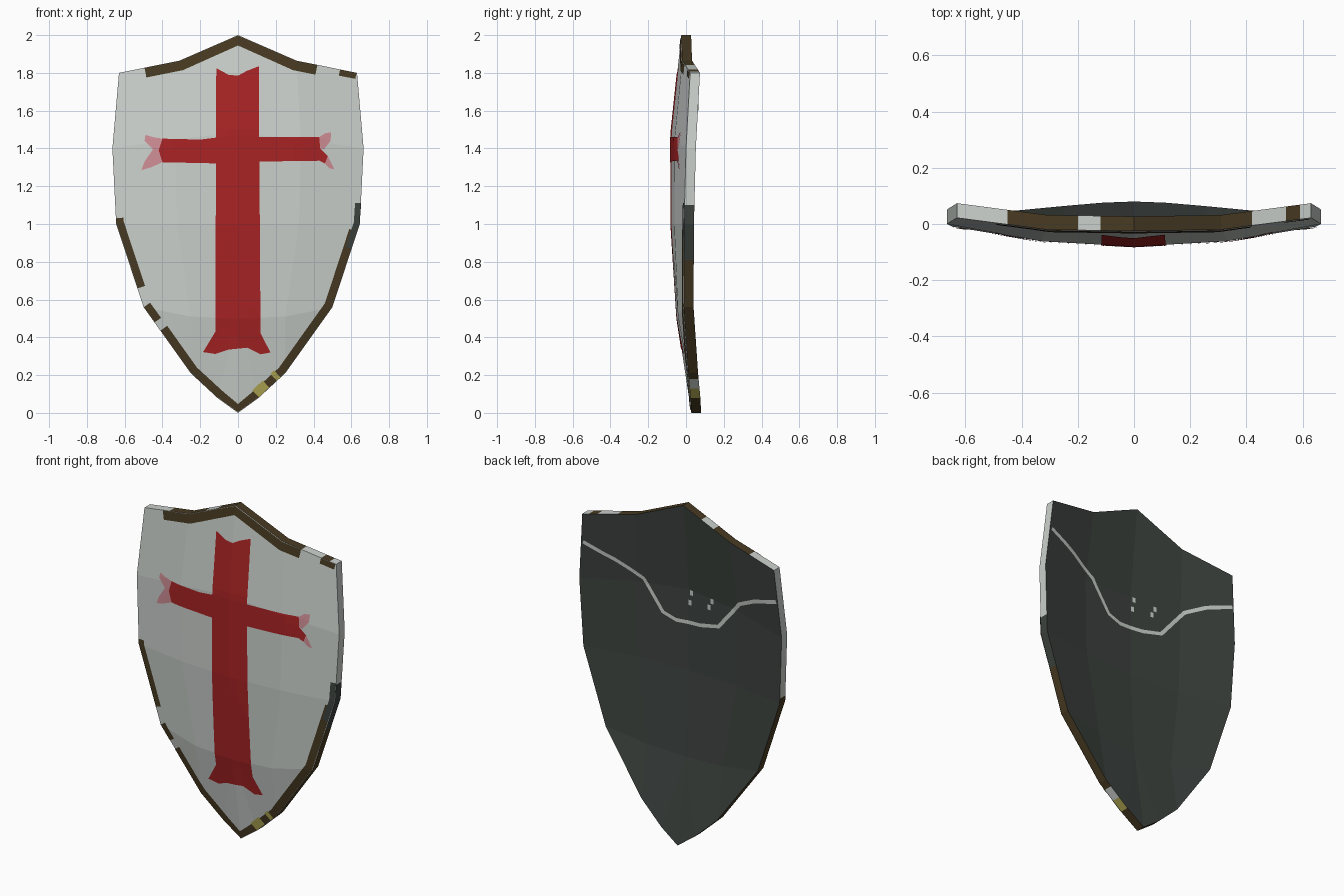
import bpy, bmesh
from mathutils import Vector
from mathutils.bvhtree import BVHTree

if "Cube" in bpy.data.objects:
    bpy.data.objects.remove(bpy.data.objects["Cube"])

THICK = 0.052


def mat(name, rgb):
    m = bpy.data.materials.new(name)
    m.diffuse_color = (*rgb, 1)
    m.use_nodes = True
    m.node_tree.nodes["Principled BSDF"].inputs["Base Color"].default_value = m.diffuse_color
    return m


PALE = mat("pale grey", (0.60, 0.64, 0.61))
RED = mat("red", (0.40, 0.017, 0.018))
PINK = mat("faded pink", (0.62, 0.27, 0.30))
BROWN = mat("brown", (0.065, 0.043, 0.016))
DARK = mat("dark grey green", (0.047, 0.056, 0.050))
YELLOW = mat("dull yellow", (0.45, 0.40, 0.09))


def finish(name, bm, mats, facing):
    """Turn each face towards facing(face) and make the object."""
    bm.normal_update()
    for f in bm.faces:
        if f.normal.dot(facing(f)) < 0:
            f.normal_flip()
    me = bpy.data.meshes.new(name)
    bm.to_mesh(me)
    for m in mats:
        me.materials.append(m)
    ob = bpy.data.objects.new(name, me)
    bpy.context.collection.objects.link(ob)
    return ob


# Right half of the curved panel: rows of (x, y, z) from centre to edge
ROWS = [
    [(0, -.025, 2.0), (.31, -.020, 1.865), (.63, .022, 1.80)],
    [(0, -.080, 1.48), (.333, -.061, 1.45), (.665, .000, 1.40)],
    [(0, -.080, 1.0), (.323, -.062, 1.0), (.645, -.010, 1.0)],
    [(0, -.048, .50), (.25, -.042, .51), (.50, -.012, .56)],
]
F, G, TIP = (.25, .012, .21), (.11, .024, .08), (0, .028, 0)
D0, D1, D2 = ROWS[3]
HALF = [[a[i], a[i + 1], b[i + 1], b[i]]
        for a, b in zip(ROWS, ROWS[1:]) for i in (0, 1)]
HALF += [[D0, D1, F, G], [D0, G, TIP], [D1, D2, F]]
EDGE = [*ROWS[0], ROWS[1][2], ROWS[2][2], D2, F, G, TIP]


def panel(name, dy, material, side):
    bm = bmesh.new()
    for s in (1, -1):
        for face in HALF:
            bm.faces.new([bm.verts.new((s * x, y + dy, z)) for x, y, z in face])
    bmesh.ops.remove_doubles(bm, verts=bm.verts, dist=1e-4)
    finish(name, bm, [material], lambda f: Vector((0, side, 0)))
    return BVHTree.FromBMesh(bm)


front = panel("front_panel", 0, PALE, -1)
back = panel("back_panel", THICK, DARK, 1)

# Edge band around the shield, cut where its paint changes
bm = bmesh.new()
for s in (1, -1):
    for a, b in zip(EDGE, EDGE[1:]):
        ring = [(a, 0), (b, 0), (b, THICK), (a, THICK)]
        bm.faces.new([bm.verts.new((s * p[0], p[1] + d, p[2])) for p, d in ring])
for axis, cuts in (((1, 0, 0), (-.45, -.2, -.12, .42, .54, .59)),
                   ((0, 0, 1), (1.1, 1.03, .81, .18, .13, .08))):
    for c in cuts:
        bmesh.ops.bisect_plane(bm, geom=bm.verts[:] + bm.edges[:] + bm.faces[:],
                               plane_co=Vector(axis) * c, plane_no=axis)


def band_paint(x, z):
    if z > 1.795:                                   # top edge
        return 1 if -.45 < x < -.2 or -.12 < x < .42 or .54 < x < .59 else 0
    if x < 0:                                       # left edge
        return 1 if z < 1.03 else 0
    if z > 1.1 or .13 < z < .18:                    # right edge
        return 0
    return 2 if z > .81 else 3 if .08 < z < .13 else 1


for f in bm.faces:
    c = f.calc_center_median()
    f.material_index = band_paint(c.x, c.z)
finish("edge_band", bm, [PALE, BROWN, DARK, YELLOW],
       lambda f: f.calc_center_median() - Vector((0, 0, 1.1)))


def decal(name, polys, material, tree=front, side=-1, lift=.003):
    """Flat (x, z) outlines draped over the curved panel as thin paint."""
    bm = bmesh.new()
    for poly in polys:
        bm.faces.new([bm.verts.new((x, 0, z)) for x, z in poly])
    bmesh.ops.triangulate(bm, faces=bm.faces[:])
    for axis, lo, hi in (((1, 0, 0), -13, 14), ((0, 0, 1), 0, 40)):
        for i in range(lo, hi):
            bmesh.ops.bisect_plane(bm, geom=bm.verts[:] + bm.edges[:] + bm.faces[:],
                                   plane_co=Vector(axis) * i * .05, plane_no=axis)
    for v in bm.verts:
        hit = tree.ray_cast(Vector((v.co.x, side, v.co.z)), Vector((0, -side, 0)))[0]
        if hit is None:
            hit = tree.find_nearest(Vector((v.co.x, 0, v.co.z)))[0]
        v.co.y = hit.y + side * lift
    finish(name, bm, [material], lambda f: Vector((0, side, 0)))


def strip(points, width):
    """Quads along a path, widened to the right of its direction."""
    pts = [Vector(p) for p in points]
    inner = []
    for i, p in enumerate(pts):
        t = (pts[min(i + 1, len(pts) - 1)] - pts[max(i - 1, 0)]).normalized()
        inner.append(p + Vector((t.y, -t.x)) * width)
    return [[pts[i], pts[i + 1], inner[i + 1], inner[i]] for i in range(len(pts) - 1)]


# Red cross with flared ends
upright = [(-.115, 1.825), (-.05, 1.79), (0, 1.785), (.045, 1.81), (.11, 1.835),
           (.068, 1.70), (.066, 1.32), (.095, .50), (.12, .42), (.172, .32),
           (.12, .31), (.05, .345), (0, .375), (-.05, .335), (-.12, .312),
           (-.185, .322), (-.12, .43), (-.095, .52), (-.066, 1.32), (-.08, 1.70)]
arms = [(-.40, 1.452), (-.20, 1.447), (-.08, 1.462), (.43, 1.46), (.435, 1.40),
        (.475, 1.36), (.46, 1.32), (.43, 1.335), (.08, 1.33), (-.08, 1.32),
        (-.40, 1.327), (-.42, 1.39)]
decal("cross_upright", [upright], RED)
decal("cross_arms", [arms], RED, lift=.0035)

# Faded ends of the arms
decal("cross_faded_ends", [
    [(-.40, 1.452), (-.45, 1.46), (-.49, 1.472), (-.495, 1.44), (-.45, 1.395), (-.42, 1.39)],
    [(-.42, 1.39), (-.45, 1.395), (-.495, 1.33), (-.512, 1.285), (-.46, 1.30), (-.40, 1.327)],
    [(.43, 1.46), (.46, 1.48), (.493, 1.485), (.49, 1.44), (.455, 1.395), (.435, 1.40)],
    [(.475, 1.36), (.51, 1.29), (.485, 1.295), (.46, 1.32)]], PINK)

# Worn painted border on the front
decal("border_top", strip([(-.495, 1.827), (-.31, 1.863), (0, 1.997),
                           (.31, 1.863), (.42, 1.842)], .052)
      + strip([(.54, 1.817), (.627, 1.80)], .032), BROWN)
decal("border_bottom", strip([(.63, .96), (.498, .56), (.25, .212), (.11, .083),
                              (0, .004), (-.11, .083), (-.25, .212), (-.41, .436)], .043)
      + strip([(-.44, .48), (-.498, .56)], .04)
      + strip([(-.53, .66), (-.643, 1.0), (-.646, 1.03)], .04), BROWN)
decal("border_dark_patch", strip([(.652, 1.11), (.644, 1.0), (.60, .87)], .032), DARK, lift=.004)
decal("border_yellow_patch", strip([(.165, .135), (.11, .083)], .05)
      + strip([(.225, .188), (.205, .17)], .05), YELLOW, lift=.005)

# Pale crack line and chips on the back
crack = [(.635, 1.62), (.45, 1.55), (.29, 1.47), (.17, 1.30), (.08, 1.27),
         (-.08, 1.28), (-.21, 1.31), (-.36, 1.49), (-.48, 1.55), (-.64, 1.60)]
chips = [strip([(x, z), (x, z + .03)], .02)[0]
         for x, z in ((-.03, 1.45), (-.15, 1.40), (-.17, 1.44), (-.02, 1.39))]
decal("back_crack", strip(crack, .022) + chips, PALE, back, 1)
